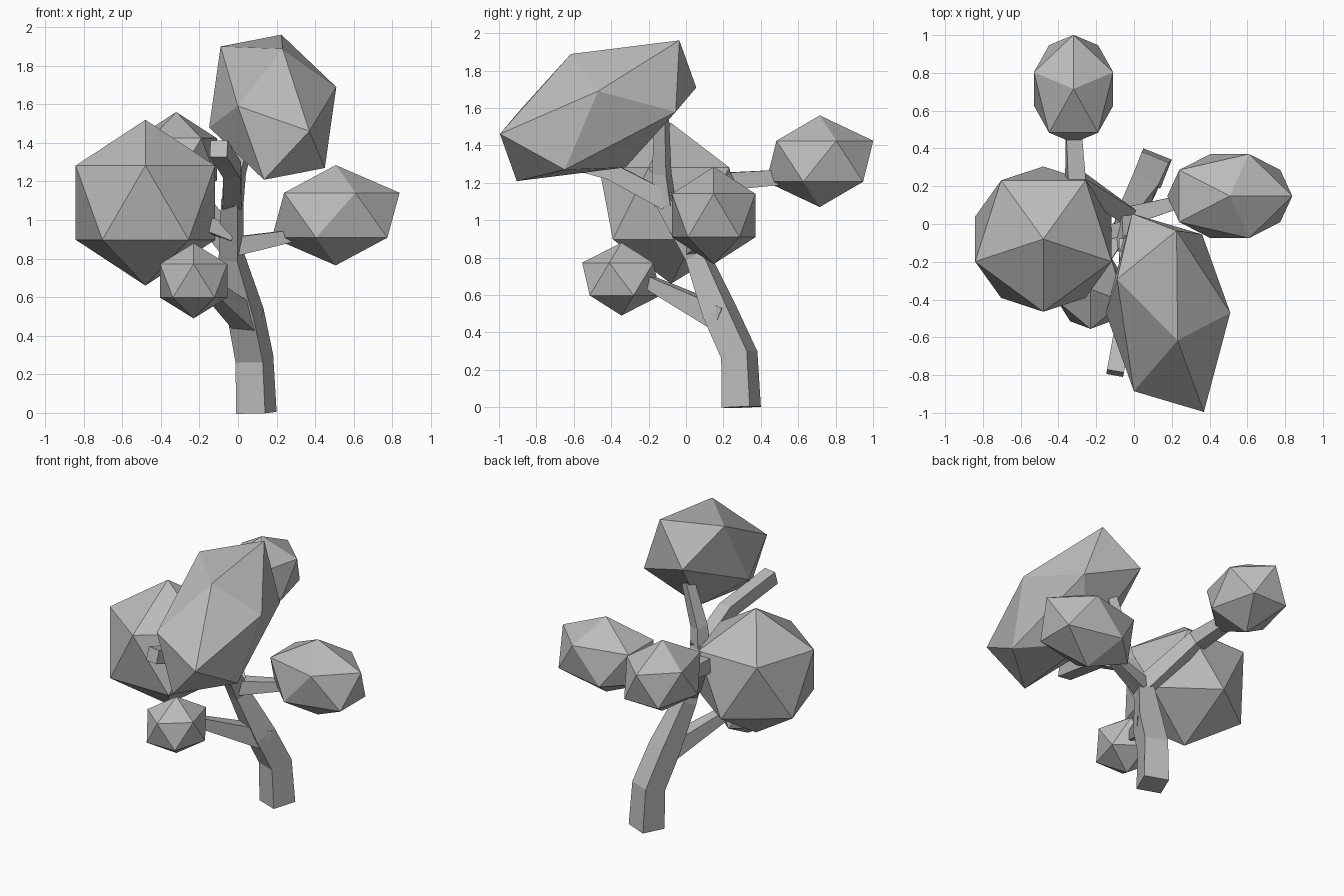
import bpy, bmesh
from mathutils import Matrix, Vector

cube = bpy.data.objects.get("Cube")
if cube:
    bpy.data.objects.remove(cube)

grey = bpy.data.materials.new("plain_grey")
grey.use_nodes = True
colour = (0.5, 0.5, 0.5, 1)
grey.diffuse_color = colour
grey.node_tree.nodes["Principled BSDF"].inputs["Base Color"].default_value = colour


def finish(name, bm):
    bmesh.ops.recalc_face_normals(bm, faces=bm.faces)
    mesh = bpy.data.meshes.new(name)
    bm.to_mesh(mesh)
    bm.free()
    mesh.materials.append(grey)
    obj = bpy.data.objects.new(name, mesh)
    bpy.context.collection.objects.link(obj)


def foliage(name, centre, x_axis, y_axis, z_axis):
    """Icosahedron stretched along three given axes."""
    bm = bmesh.new()
    bmesh.ops.create_icosphere(bm, subdivisions=1, radius=1)
    turn = Matrix((x_axis, y_axis, z_axis)).transposed()
    bm.transform(Matrix.Translation(centre) @ turn.to_4x4())
    finish(name, bm)


def limb(name, path, halves, reference=(0, 0, 1)):
    """Square tapering tube along a bent path."""
    bm = bmesh.new()
    points = [Vector(p) for p in path]
    rings = []
    for i, (p, h) in enumerate(zip(points, halves)):
        before = (p - points[i - 1]).normalized() if i else Vector()
        after = (points[i + 1] - p).normalized() if i + 1 < len(points) else Vector()
        along = (before + after).normalized()
        ref = Vector(reference)
        side = (ref - along * ref.dot(along)).normalized() * h
        across = along.cross(side)
        rings.append([bm.verts.new(p + side * a + across * b)
                      for a, b in ((1, 1), (-1, 1), (-1, -1), (1, -1))])
    for low, high in zip(rings, rings[1:]):
        for k in range(4):
            n = (k + 1) % 4
            bm.faces.new((low[k], low[n], high[n], high[k]))
    bm.faces.new(rings[0])
    bm.faces.new(rings[-1])
    finish(name, bm)


# Bent trunk and the upright limb that carries the crown
trunk_side = (0.93, -0.37, 0)
limb("trunk",
     [(0.095, 0.295, 0), (0.085, 0.285, 0.28), (0.04, 0.18, 0.51),
      (-0.035, 0.06, 0.81), (-0.03, -0.12, 1.12)],
     [0.081, 0.076, 0.073, 0.052, 0.045], trunk_side)
limb("crown_branch",
     [(-0.03, -0.11, 1.08), (-0.01, -0.13, 1.25), (0.08, -0.13, 1.55)],
     [0.045, 0.04, 0.03], trunk_side)

# Side branches
limb("bare_branch",
     [(-0.03, -0.1, 1.1), (-0.03, -0.4, 1.26), (-0.1, -0.79, 1.37)],
     [0.05, 0.045, 0.045])
limb("back_branch",
     [(-0.03, 0.04, 0.86), (-0.31, 0.24, 1.21), (-0.32, 0.52, 1.23)],
     [0.05, 0.05, 0.04])
limb("left_branch", [(-0.04, 0.04, 0.86), (0.29, 0.13, 0.92)], [0.05, 0.03])
limb("low_branch", [(0.06, 0.2, 0.47), (-0.19, -0.24, 0.69)], [0.065, 0.03])
limb("right_branch", [(-0.03, -0.02, 0.93), (-0.3, -0.08, 1.03)], [0.04, 0.035])

# Foliage clumps
foliage("right_foliage", (-0.48, -0.08, 1.09),
        (0, -0.43, 0), (0.425, 0, 0), (0, 0, 0.43))
foliage("low_foliage", (-0.23, -0.345, 0.685),
        (0, -0.235, 0), (0.205, 0, 0), (0, 0, 0.195))
foliage("back_foliage", (-0.32, 0.715, 1.315),
        (0, 0.32, 0), (-0.247, 0, 0), (0, 0, 0.245))
foliage("left_foliage", (0.507, 0.148, 1.025),
        (0.37, 0, 0), (0, 0.262, 0), (0, 0, 0.26))
foliage("crown_foliage", (0.18, -0.47, 1.585),
        (-0.038, 0.099, 0.401), (-0.3, -0.244, -0.058), (0.19, -0.525, -0.124))
